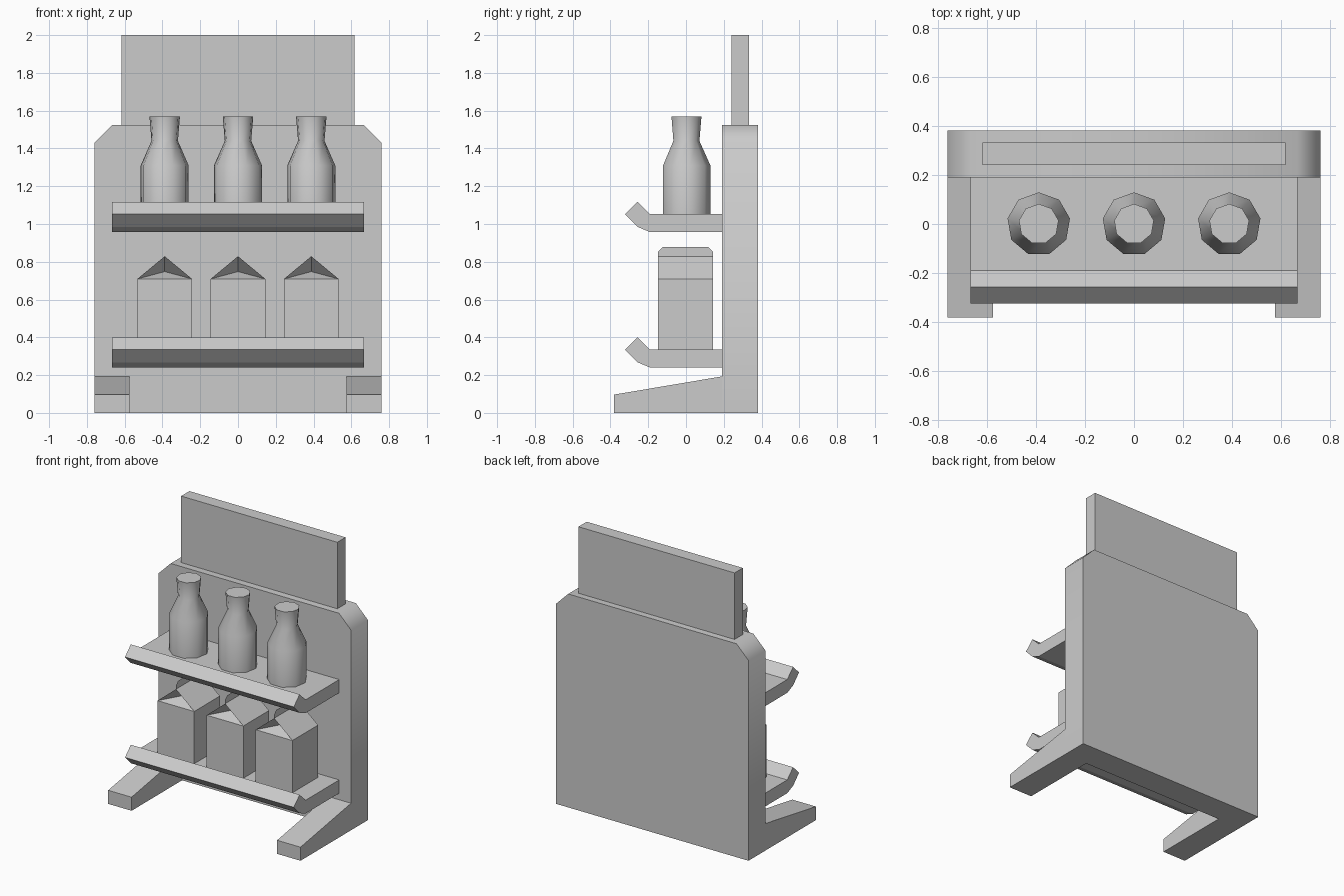
import bpy, bmesh, math

if "Cube" in bpy.data.objects:
    bpy.data.objects.remove(bpy.data.objects["Cube"])


def make_object(name, verts, faces, smooth=None):
    mesh = bpy.data.meshes.new(name)
    mesh.from_pydata(verts, [], faces)
    obj = bpy.data.objects.new(name, mesh)
    bpy.context.collection.objects.link(obj)
    if smooth:
        bpy.ops.object.select_all(action='DESELECT')
        obj.select_set(True)
        bpy.context.view_layer.objects.active = obj
        bpy.ops.object.shade_smooth_by_angle(angle=math.radians(smooth))
    return obj


def fix_normals(obj):
    bm = bmesh.new()
    bm.from_mesh(obj.data)
    bmesh.ops.recalc_face_normals(bm, faces=bm.faces)
    bm.to_mesh(obj.data)
    bm.free()


def extrude(name, profile, lo, hi, axis, smooth=None):
    """Prism: (y, z) profile along x, or (x, z) profile along y."""
    n = len(profile)
    place = (lambda a, b, t: (t, a, b)) if axis == 'x' else (lambda a, b, t: (a, t, b))
    verts = [place(a, b, t) for t in (lo, hi) for a, b in profile]
    faces = [list(range(n))[::-1], list(range(n, 2 * n))]
    faces += [(i, (i + 1) % n, n + (i + 1) % n, n + i) for i in range(n)]
    obj = make_object(name, verts, faces, smooth)
    fix_normals(obj)
    return obj


def bottle(name, x, z0):
    sides = 9
    rings = [(0.129, 0), (0.129, 0.26), (0.071, 0.39), (0.082, 0.52)]
    verts = [(x + r * math.cos(math.pi / 2 + math.tau * i / sides),
              r * math.sin(math.pi / 2 + math.tau * i / sides), z0 + z)
             for r, z in rings for i in range(sides)]
    faces = [list(range(sides))[::-1], list(range(3 * sides, 4 * sides))]
    for k in range(3):
        for i in range(sides):
            a, b = k * sides + i, k * sides + (i + 1) % sides
            faces.append((a, b, b + sides, a + sides))
    make_object(name, verts, faces, smooth=50)


def carton(name, x, z0):
    h, y0, y1 = 0.145, -0.147, 0.143
    eave, ridge, fold, top = z0 + 0.373, z0 + 0.493, z0 + 0.412, z0 + 0.543
    base = [(-h, y0), (h, y0), (h, y1), (-h, y1)]
    verts = [(x + a, b, z) for z in (z0, eave) for a, b in base]
    verts += [(x, y0, ridge), (x, y1, ridge), (x, y0 + 0.1, fold), (x, y1 - 0.1, fold)]
    faces = [(3, 2, 1, 0), (0, 1, 5, 4), (1, 2, 6, 5), (2, 3, 7, 6), (3, 0, 4, 7),
             (5, 6, 9, 8), (7, 4, 8, 9),                 # roof slopes
             (4, 5, 10), (5, 8, 10), (8, 4, 10),         # front folded gusset
             (6, 7, 11), (7, 9, 11), (9, 6, 11)]         # back folded gusset
    make_object(name, verts, faces)
    # thin sealed fin on the ridge
    fin = [(y0, ridge), (y1, ridge), (y1, top - 0.025), (y1 - 0.025, top),
           (y0 + 0.025, top), (y0, top - 0.025)]
    make_object(name + "_fin", [(x, y, z) for y, z in fin], [range(6)])


# Back panel with clipped top corners
extrude("back_panel", [(-0.76, 0), (0.76, 0), (0.76, 1.43), (0.665, 1.525),
                       (-0.665, 1.525), (-0.76, 1.43)], 0.19, 0.38, 'y', smooth=50)

# Header board
extrude("header_board", [(-0.617, 1.525), (0.617, 1.525), (0.617, 2), (-0.617, 2)],
        0.24, 0.333, 'y')

# Sloping feet
foot = [(0.19, 0), (-0.38, 0), (-0.38, 0.097), (0.19, 0.193)]
extrude("left_foot", foot, -0.76, -0.575, 'x')
extrude("right_foot", foot, 0.575, 0.76, 'x')

# Shelves with an upturned front lip
for name, z in (("lower_shelf", 0.24), ("upper_shelf", 0.957)):
    lip = [(0.19, 0), (-0.19, 0), (-0.257, 0.028), (-0.323, 0.095),
           (-0.257, 0.16), (-0.19, 0.095), (0.19, 0.095)]
    extrude(name, [(y, z + dz) for y, dz in lip], -0.667, 0.667, 'x')

# Goods on the shelves
for i, x in enumerate((-0.388, 0, 0.388), 1):
    bottle(f"bottle_{i}", x, 1.05)
    carton(f"carton_{i}", x, 0.336)
